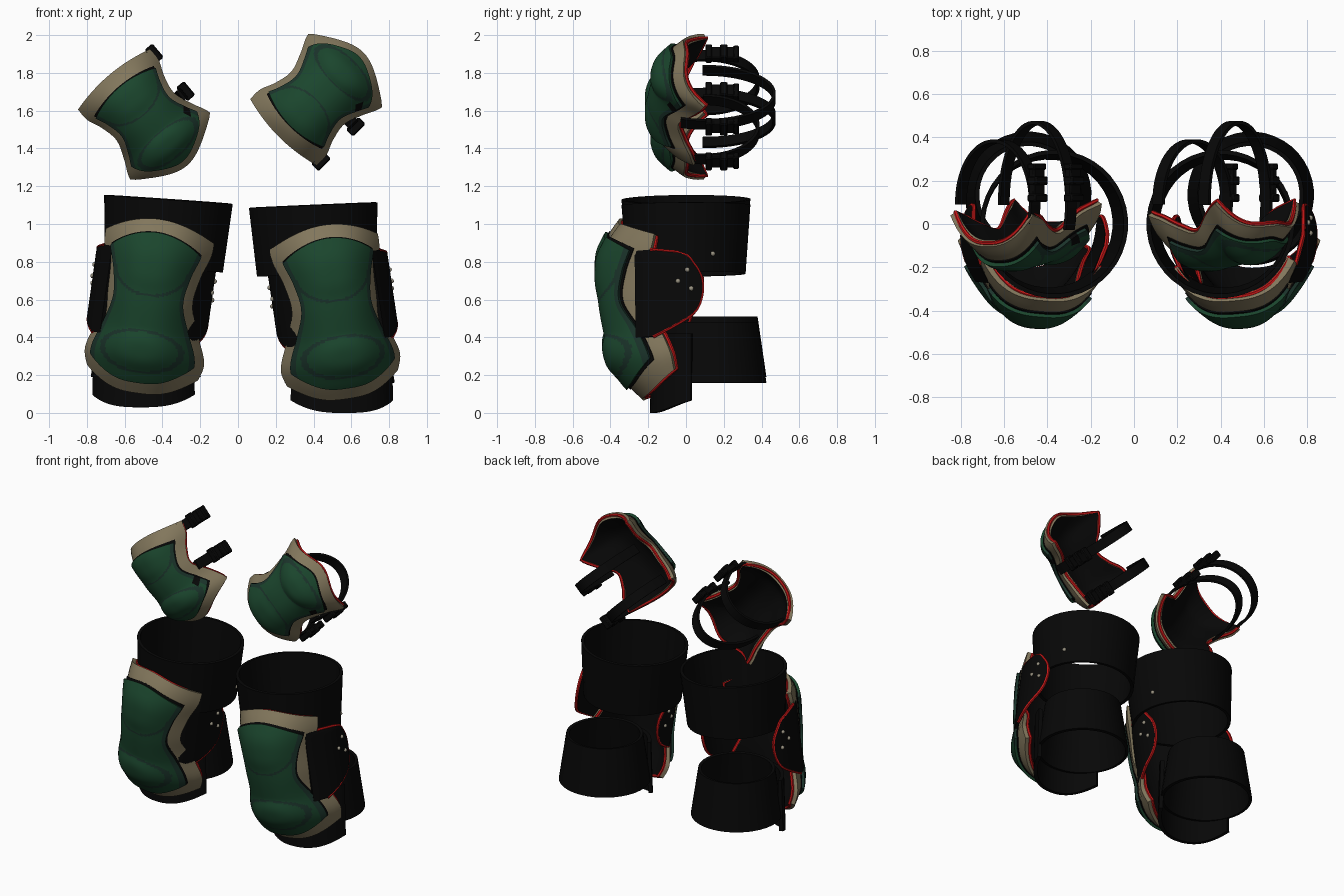
import bpy, bmesh, math
from mathutils import Matrix, Vector

if "Cube" in bpy.data.objects:
    bpy.data.objects.remove(bpy.data.objects["Cube"])


def material(name, rgb):
    m = bpy.data.materials.new(name)
    m.diffuse_color = (*rgb, 1)
    m.use_nodes = True
    m.node_tree.nodes["Principled BSDF"].inputs["Base Color"].default_value = m.diffuse_color
    return m


GREEN = material("shell green", (0.0105, 0.060, 0.026))
DARK = material("dark green", (0.011, 0.034, 0.024))
TAN = material("tan fabric", (0.225, 0.185, 0.108))
BLACK = material("black fabric", (0.0022, 0.0022, 0.0022))
RED = material("red piping", (0.55, 0.008, 0.008))
GREY = material("rivet grey", (0.33, 0.3, 0.23))


def add_object(name, bm, mats):
    me = bpy.data.meshes.new(name)
    bm.to_mesh(me)
    bm.free()
    for m in mats:
        me.materials.append(m)
    ob = bpy.data.objects.new(name, me)
    bpy.context.collection.objects.link(ob)
    return ob


def sheet(name, fn, nu, nv, mats, M, thick, offset=-1, closed=False, rule=None, inner=0):
    """Surface fn(a, b), a and b in 0..1, thickened with solidify."""
    bm = bmesh.new()
    cols = nu if closed else nu + 1
    V = [[bm.verts.new(M @ Vector(fn(i / nu, j / nv))) for i in range(cols)] for j in range(nv + 1)]
    for j in range(nv):
        for i in range(nu):
            k = (i + 1) % cols
            f = bm.faces.new((V[j][i], V[j][k], V[j + 1][k], V[j + 1][i]))
            if rule:
                f.material_index = rule((i + .5) / nu, (j + .5) / nv)
    ob = add_object(name, bm, mats)
    s = ob.modifiers.new("thickness", 'SOLIDIFY')
    s.thickness, s.offset = thick, offset
    s.material_offset = inner
    return ob


def piping(name, pts, M, radius, cyclic):
    cu = bpy.data.curves.new(name, 'CURVE')
    cu.dimensions = '3D'
    cu.bevel_depth, cu.bevel_resolution = radius, 1
    sp = cu.splines.new('POLY')
    sp.points.add(len(pts) - 1)
    for p, q in zip(sp.points, pts):
        p.co = (*(M @ Vector(q)), 1)
    sp.use_cyclic_u = cyclic
    cu.materials.append(RED)
    bpy.context.collection.objects.link(bpy.data.objects.new(name, cu))


def boxes(name, items, mat, M, bevel=0.006):
    bm = bmesh.new()
    for c, d in items:
        bmesh.ops.create_cube(bm, size=1, matrix=M @ Matrix.Translation(c) @ Matrix.Diagonal((*d, 1)))
    ob = add_object(name, bm, [mat])
    b = ob.modifiers.new("bevel", 'BEVEL')
    b.width = bevel


def spline(tab, z, k):
    z = min(max(z, tab[0][0]), tab[-1][0])
    n = len(tab)
    i = max(j for j in range(n - 1) if tab[j][0] <= z)

    def slope(j):
        a, b = tab[max(j - 1, 0)], tab[min(j + 1, n - 1)]
        return (b[k] - a[k]) / (b[0] - a[0])
    p, q = tab[i], tab[i + 1]
    h = q[0] - p[0]
    t = (z - p[0]) / h
    return (p[k] * (2*t**3 - 3*t*t + 1) + slope(i) * h * (t**3 - 2*t*t + t)
            + q[k] * (3*t*t - 2*t**3) + slope(i + 1) * h * (t**3 - t*t))


# pad profile: height, half width, side wrap depth, front y
PAD = [(.10, .26, .20, -.235), (.20, .295, .24, -.33), (.30, .32, .27, -.385), (.45, .27, .24, -.415),
       (.60, .23, .165, -.44), (.75, .25, .20, -.45), (.87, .287, .235, -.44), (.96, .29, .215, -.40),
       (1.03, .285, .19, -.35)]


def pad_point(a, b, m=0.0, elbow=False):
    """Point of the hourglass pad, its outline drawn in by margin m."""
    u = 2 * a - 1
    lo = .10 + 1.2 * m + (.2 * u * u if elbow else .11 * abs(u)**3)
    hi = 1.03 - (2.4 if elbow else 1.4) * m - (.05 if elbow else .09) * u * u
    z = lo + (hi - lo) * b
    hw = spline(PAD, z, 1)
    x = u * (hw - m)
    return x, spline(PAD, z, 3) + spline(PAD, z, 2) * abs(x / hw)**2.4, z


def oval(x, z, cz, w, h):
    return (x / w)**2 + ((z - cz) / h)**2


def build_pad(tag, M, black_side=0):
    elbow = black_side != 0
    # padded tan body, black inside
    sheet(tag + "_pad", lambda a, b: pad_point(a, b, 0, elbow), 28, 32, [TAN, BLACK], M, .04, inner=1)
    # red piping round the back edge
    n = 28
    rim = ([(i / n, 0) for i in range(n)] + [(1, i / n) for i in range(n)]
           + [(1 - i / n, 1) for i in range(n)] + [(0, 1 - i / n) for i in range(n)])
    pts = [pad_point(*r, 0, elbow) for r in rim]
    piping(tag + "_pad_piping", [(x * .91, y + .018, .56 + (z - .56) * .965) for x, y, z in pts],
           M, .010, True)
    # black gasket under the shell
    sheet(tag + "_shell_gasket", lambda a, b: pad_point(a, b, .05, elbow), 24, 28, [BLACK], M, .006, 1)

    # hard green shell with raised ovals
    def shell(a, b):
        x, y, z = pad_point(a, b, .058, elbow)
        y -= .024 * math.exp(-oval(x, z, .33, .17, .085)**2)
        y -= .010 * math.exp(-oval(x, z, .78, .17, .11)**2)
        return x, y, z

    def colour(a, b):
        x, y, z = pad_point(a, b, .058, elbow)
        u = 2 * a - 1
        if elbow and u * black_side > .8 and .12 < b < .24:
            return 2
        ring = 1.1 < oval(x, z, .33, .17, .09) < 1.5 or (z < .76 and 1.1 < oval(x, z, .77, .16, .13) < 1.35)
        return 1 if ring or abs(u) > .91 else 0
    sheet(tag + "_shell", shell, 60, 72, [GREEN, DARK, BLACK], M, .022, 1, rule=colour)


def band(tag, M, cy, z0, z1, r0, r1, thick=.02):
    def fn(a, b):
        t = 2 * math.pi * a
        r = r0 + (r1 - r0) * b
        return r * math.cos(t), cy + r * math.sin(t), z0 + (z1 - z0) * b
    sheet(tag, fn, 40, 4, [BLACK], M, thick, closed=True)


# back edge of the side plates: height, y
EDGE = [(.39, -.20), (.44, -.10), (.51, .01), (.60, .055), (.70, .055), (.78, .01), (.83, -.05), (.855, -.21)]


def build_knee(tag, x, dz, tilt, yaw, thigh_x, thigh_tilt, calf_x, outer):
    def frame(px, pz, t):
        return (Matrix.Translation((px, 0, pz + dz)) @ Matrix.Rotation(math.radians(yaw), 4, 'Z')
                @ Matrix.Rotation(math.radians(t), 4, 'Y') @ Matrix.Translation((0, 0, -pz)))
    M = frame(x, .55, tilt)
    build_pad(tag, M)
    band(tag + "_thigh_band", frame(thigh_x, 1.1, thigh_tilt), 0, .765, 1.13, .315, .342)
    C = frame(calf_x, .3, 0)
    band(tag + "_calf_band", C, .135, .19, .51, .292, .245)

    # rounded shin tongue below the pad
    def tongue(a, b):
        t = math.radians(200 + 140 * a)
        lo = .03 + .08 * abs(math.cos(t))**3
        r = .29 - .01 * b
        return r * math.cos(t), .1 + r * math.sin(t), lo + (.45 - lo) * b
    sheet(tag + "_shin_tongue", tongue, 24, 8, [BLACK], C, .025)

    # side plates with piping and rivets
    bm = bmesh.new()
    for s, side in ((1, "right"), (-1, "left")):
        bulge = .338 if s == outer else .305

        def plate_x(y):
            return bulge - 1.5 * (y + .03)**2

        def plate(a, b):
            a = a if s > 0 else 1 - a
            z = .39 + .465 * b
            y = -.29 + (spline(EDGE, z, 1) + .29) * a
            return s * plate_x(y), y, z
        sheet(f"{tag}_{side}_plate", plate, 10, 20, [BLACK], M, .02)
        edge = [plate(1 if s > 0 else 0, j / 24) for j in range(25)]
        piping(f"{tag}_{side}_plate_piping", [(px - s * .009, y, z) for px, y, z in edge], M, .010, False)
        for y, z in ((-.07, .68), (-.02, .74), (.0, .64)):
            bmesh.ops.create_icosphere(bm, subdivisions=2, radius=.013,
                                       matrix=M @ Matrix.Translation((s * plate_x(y), y, z)))
    bmesh.ops.create_icosphere(bm, subdivisions=2, radius=.013,
                               matrix=frame(thigh_x, 1.1, thigh_tilt) @ Matrix.Translation((.298, .115, .86)))
    add_object(tag + "_rivets", bm, [GREY])


def build_elbow(tag, x, z, turn, s):
    M = Matrix.Translation((x, 0, z)) @ Matrix.Rotation(math.radians(turn), 4, 'Y')
    P = (M @ Matrix.Translation((0, .19, 0)) @ Matrix.Diagonal((.86, .84, .68, 1))
         @ Matrix.Translation((0, 0, -.565)))
    build_pad(tag, P, s)
    # two straps looping behind, each with a buckle
    for name, h, depth, r in (("upper", .25, .29, .23), ("lower", -.01, .375, .21)):
        def strap(a, b):
            t = math.radians((-20 if s > 0 else -2) + 202 * a)
            return s * (.24 - r) + r * math.cos(t), .1 + depth * math.sin(t), h + .065 * (b - .5)
        sheet(f"{tag}_{name}_strap", strap, 36, 1, [BLACK], M, .016)
        boxes(f"{tag}_{name}_buckle",
              [((s * .245, .19, h), (.035, .17, .08)), ((s * .25, .12, h), (.05, .035, .095)),
               ((s * .25, .2, h), (.055, .04, .09)), ((s * .245, .265, h), (.045, .03, .09))], BLACK, M)


build_knee("left_knee", -.45, 0, 8, -5, -.37, 4, -.50, -1)
build_knee("right_knee", .495, -.03, -8.5, 5, .40, -2.5, .55, 1)
build_elbow("left_elbow", -.475, 1.55, -40, 1)
build_elbow("right_elbow", .44, 1.685, -135, -1)

# bake modifiers and curves, then smooth with sharp edges kept
bpy.ops.object.select_all(action='SELECT')
bpy.context.view_layer.objects.active = bpy.context.selected_objects[0]
bpy.ops.object.convert(target='MESH')
bpy.ops.object.shade_smooth_by_angle(angle=math.radians(40))
